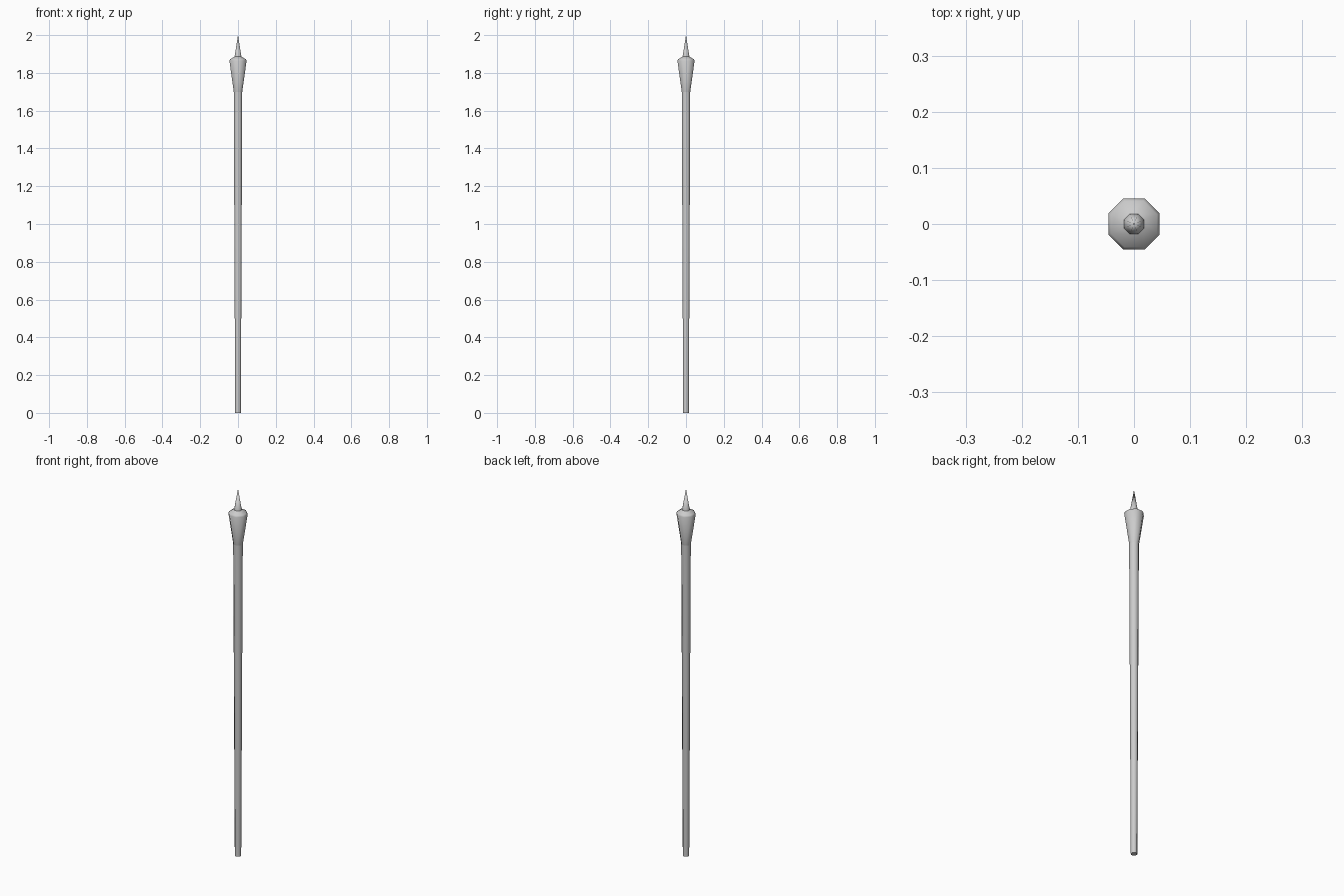
import bpy, bmesh
from math import pi, cos, sin

if "Cube" in bpy.data.objects:
    bpy.data.objects.remove(bpy.data.objects["Cube"])

SIDES = 8


def lathe(name, profile, cap_bottom=False):
    """Eight-sided turned part; profile is (half width across flats, z)."""
    bm = bmesh.new()
    rings = []
    for half, z in profile:
        if half == 0:
            rings.append([bm.verts.new((0, 0, z))] * SIDES)
            continue
        r = half / cos(pi / SIDES)
        angles = [(i + 0.5) * 2 * pi / SIDES for i in range(SIDES)]
        rings.append([bm.verts.new((r * cos(a), r * sin(a), z)) for a in angles])
    for low, high in zip(rings, rings[1:]):
        for i in range(SIDES):
            j = (i + 1) % SIDES
            corners = [low[i], low[j], high[j], high[i]]
            bm.faces.new(list(dict.fromkeys(corners)))
    if cap_bottom:
        bm.faces.new(rings[0][::-1])
    mesh = bpy.data.meshes.new(name)
    bm.to_mesh(mesh)
    bm.free()
    obj = bpy.data.objects.new(name, mesh)
    bpy.context.collection.objects.link(obj)
    bpy.ops.object.select_all(action='DESELECT')
    obj.select_set(True)
    bpy.context.view_layer.objects.active = obj
    bpy.ops.object.shade_smooth_by_angle(angle=pi / 3)
    return obj


# Long shaft, slightly thicker towards the head
lathe("shaft", [(0.015, 0), (0.0225, 1.7)], cap_bottom=True)

# Flared head with a sloping shoulder
lathe("flared_head", [(0.0225, 1.7), (0.0455, 1.865), (0.041, 1.873), (0.018, 1.886)])

# Pointed tip
lathe("spike", [(0.018, 1.886), (0, 2.0)])
